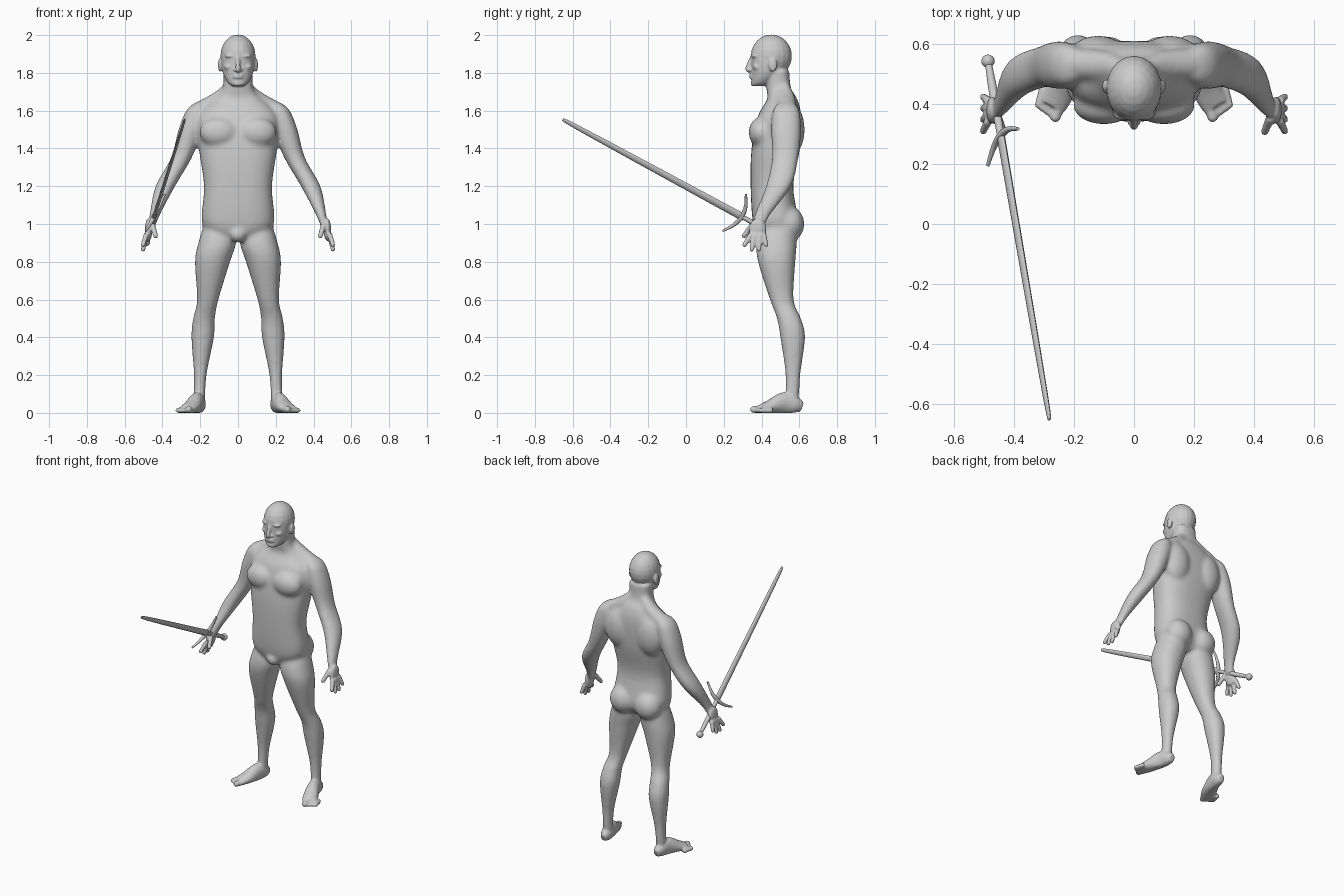
import bpy, bmesh, math
from mathutils import Vector, Matrix

if "Cube" in bpy.data.objects:
    bpy.data.objects.remove(bpy.data.objects["Cube"])

shade = (.6, .6, .6, 1)
grey = bpy.data.materials.new("plain grey")
grey.use_nodes = True
grey.diffuse_color = shade
grey.node_tree.nodes["Principled BSDF"].inputs["Base Color"].default_value = shade


def spline(rows, steps=5):
    """Catmull-Rom interpolation of equal-length rows."""
    rows = [Vector(row) for row in rows]
    padded = [rows[0], *rows, rows[-1]]
    smooth_rows = []
    for before, start, end, after in zip(padded, padded[1:], padded[2:], padded[3:]):
        slope_in, slope_out = (end - before) / 2, (after - start) / 2
        for step in range(steps):
            t = step / steps
            ease = t * t * (3 - 2 * t)
            smooth_rows.append(start.lerp(end, ease) + slope_in * (t * (1 - t) ** 2)
                               - slope_out * (t * t * (1 - t)))
    return smooth_rows + [rows[-1]]


def circle(count):
    angles = [math.tau * i / count for i in range(count)]
    return [(math.cos(angle), math.sin(angle)) for angle in angles]


def skin(bm, rings):
    """Join rings of points into a closed skin."""
    rings = [[bm.verts.new(point) for point in ring] for ring in rings]
    faces = [bm.faces.new(rings[0]), bm.faces.new(reversed(rings[-1]))]
    for lower, upper in zip(rings, rings[1:]):
        for i in range(len(lower)):
            faces.append(bm.faces.new((lower[i - 1], upper[i - 1], upper[i], lower[i])))
    bmesh.ops.recalc_face_normals(bm, faces=faces)


def stack(bm, rows, side=1, power=2.2):
    """Level rounded sections: height, centre x and y, half width, half depth."""
    def rounded(value):
        return math.copysign(abs(value) ** (2 / power), value)

    skin(bm, [[(side * (x + width * rounded(c)), y + depth * rounded(s), z) for c, s in circle(32)]
              for z, x, y, width, depth in spline(rows)])


def limb(bm, rows, side, extra_depth):
    """Level sections a little deeper than wide: height, centre x and y, half width."""
    stack(bm, [(z, x, y, width, width + extra_depth) for z, x, y, width in rows], side)


def tube(bm, rows, side=1, across=None, count=16):
    """Sweep along a path: x, y, z, half width, half height."""
    rows = spline(rows)
    path = [Vector((side * row[0], row[1], row[2])) for row in rows]
    rings = []
    for i, (point, row) in enumerate(zip(path, rows)):
        ahead = (path[min(i + 1, len(path) - 1)] - path[max(i - 1, 0)]).normalized()
        flat = across or ahead.cross(Vector((0, 0, 1)))
        flat = (flat - ahead * flat.dot(ahead)).normalized()
        rise = ahead.cross(flat)
        rings.append([point + flat * (row[3] * c) + rise * (row[4] * s) for c, s in circle(count)])
    skin(bm, rings)


def blob(bm, centre, radii, side=1):
    x, y, z = centre
    place = Matrix.Translation((side * x, y, z)) @ Matrix.Diagonal((*radii, 1))
    bmesh.ops.create_uvsphere(bm, u_segments=20, v_segments=12, radius=1, matrix=place)


def digit(bm, base, tip, radius, side):
    """Finger or toe with a round end."""
    tube(bm, [(*base, radius * 1.2, radius * 1.2), (*tip, radius, radius)], side)
    blob(bm, tip, (radius, radius, radius), side)


def finish(bm, name):
    mesh = bpy.data.meshes.new(name)
    bm.to_mesh(mesh)
    bm.free()
    part = bpy.data.objects.new(name, mesh)
    bpy.context.collection.objects.link(part)
    mesh.materials.append(grey)
    bpy.ops.object.select_all(action="DESELECT")
    bpy.context.view_layer.objects.active = part
    part.select_set(True)
    return part


def fuse(part, voxel, rounds):
    """Merge overlapping volumes and soften the joins."""
    remesh = part.modifiers.new("fuse", "REMESH")
    remesh.mode = "VOXEL"
    remesh.voxel_size = voxel
    soften = part.modifiers.new("soften", "SMOOTH")
    soften.iterations = rounds
    bpy.ops.object.modifier_apply(modifier="fuse")
    bpy.ops.object.modifier_apply(modifier="soften")


# Torso and neck: height, half width, centre y, half depth
torso = [(.92, .1, .47, .08), (1, .19, .475, .12), (1.2, .18, .455, .113), (1.4, .207, .475, .128),
         (1.57, .21, .495, .115), (1.66, .13, .51, .08), (1.72, .08, .49, .065), (1.82, .08, .485, .063)]
bm = bmesh.new()
stack(bm, [(z, 0, y, width, depth) for z, width, y, depth in torso], power=2.5)
blob(bm, (0, .39, .945), (.045, .045, .045))

# Limbs and large muscles
arm = [(1.64, .2, .53, .03), (1.6, .22, .53, .055), (1.5, .25, .53, .065), (1.35, .3, .525, .055),
       (1.2, .385, .49, .052), (1.05, .44, .405, .028), (.98, .46, .38, .02)]
leg = [(1, .1, .49, .08), (.9, .11, .48, .1), (.8, .135, .48, .093), (.6, .16, .507, .057),
       (.5, .18, .545, .058), (.4, .187, .565, .06), (.2, .2, .566, .034), (.05, .205, .56, .032)]
for side in (1, -1):
    limb(bm, arm, side, .015)
    limb(bm, leg, side, .006)
    blob(bm, (.1, .395, 1.485), (.105, .064, .08), side)    # chest
    blob(bm, (.095, .545, 1), (.092, .083, .095), side)     # buttock
    blob(bm, (.12, .555, 1.5), (.1, .074, .14), side)       # shoulder blade
    tube(bm, [(.04, .52, 1.73, .03, .03), (.11, .53, 1.66, .05, .04), (.22, .535, 1.59, .05, .05)], side)
body = finish(bm, "body")
fuse(body, .01, 14)

# Head: skull, jaw and face
bm = bmesh.new()
bm.from_mesh(body.data)
bpy.data.objects.remove(body)
blob(bm, (0, .452, 1.89), (.093, .109, .113))
jaw = [(1.73, .39, .03), (1.75, .4, .055), (1.8, .43, .08), (1.86, .44, .088), (1.91, .44, .085)]
stack(bm, [(z, 0, y, width, y - .346) for z, y, width in jaw])
tube(bm, [(0, .35, 1.885, .01, .01), (0, .326, 1.823, .013, .013), (0, .338, 1.81, .01, .01)],
     across=Vector((1, 0, 0)))
for z in (1.79, 1.777):
    blob(bm, (0, .35, z), (.03, .015, .007))                # lip
blob(bm, (0, .36, 1.745), (.03, .018, .016))                # chin

for side in (1, -1):
    blob(bm, (.036, .365, 1.889), (.034, .02, .01), side)   # brow
    blob(bm, (.034, .37, 1.865), (.015, .014, .009), side)  # eye
    blob(bm, (.047, .378, 1.832), (.028, .026, .02), side)  # cheek
    blob(bm, (.014, .342, 1.816), (.01, .013, .008), side)  # nostril
    blob(bm, (.095, .46, 1.842), (.011, .023, .037), side)  # ear

    # Hand: palm, four fanned fingers and thumb
    blob(bm, (.473, .38, .97), (.02, .046, .06), side)
    for i in range(4):
        knuckle = (.485, .345 + .022 * i, .945)
        tip = (.503, .31 + .038 * i, .862 + .012 * (i - 1.5) ** 2)
        digit(bm, knuckle, tip, .012, side)
    digit(bm, (.455, .355, 1), (.436, .308, .937), .013, side)

    # Foot and toes
    tube(bm, [(.204, .615, .03, .02, .025), (.205, .58, .042, .035, .044), (.217, .52, .052, .04, .058),
              (.245, .445, .033, .048, .036), (.272, .395, .02, .047, .022)], side)
    for i in range(5):
        radius = .013 if i else .018
        toe = Vector((.262 + .014 * i, .357 + .01 * i, radius))
        digit(bm, toe + Vector((-.018, .06, 0)), toe, radius, side)
for vert in bm.verts:
    vert.co.z = max(vert.co.z, 0)
body = finish(bm, "body")
fuse(body, .006, 3)
bpy.ops.object.shade_smooth()

# Sword, laid out along the line from pommel to tip
pommel, tip = Vector((-.487, .543, .905)), Vector((-.287, -.622, 1.537))
along = (tip - pommel).normalized()
length = (tip - pommel).length
edge = Vector((.4, .5, .77))
edge = (edge - along * edge.dot(along)).normalized()


def straight(name, rows, count):
    """Sword part along the line: distance, half width, half thickness."""
    bm = bmesh.new()
    tube(bm, [(*(pommel + along * distance), width, thick) for distance, width, thick in rows],
         across=edge, count=count)
    finish(bm, name)
    bpy.ops.object.shade_smooth_by_angle(angle=math.radians(50))


straight("sword_blade", [(.28, .022, .01), (length - .06, .014, .007), (length, .001, .001)], 8)
straight("sword_grip", [(0, .011, .011), (.13, .015, .015), (.29, .012, .012)], 16)

bm = bmesh.new()
guard = []
for reach in (-1, -.5, 0, .5, 1):
    point = pommel + along * (.285 + .045 * reach ** 2) + edge * (.125 * reach)
    radius = .013 - .007 * abs(reach)
    guard.append((*point, radius, radius))
tube(bm, guard, across=along)
finish(bm, "sword_guard")
bpy.ops.object.shade_smooth_by_angle(angle=math.radians(50))

bm = bmesh.new()
blob(bm, pommel, (.022, .022, .022))
finish(bm, "sword_pommel")
bpy.ops.object.shade_smooth()
